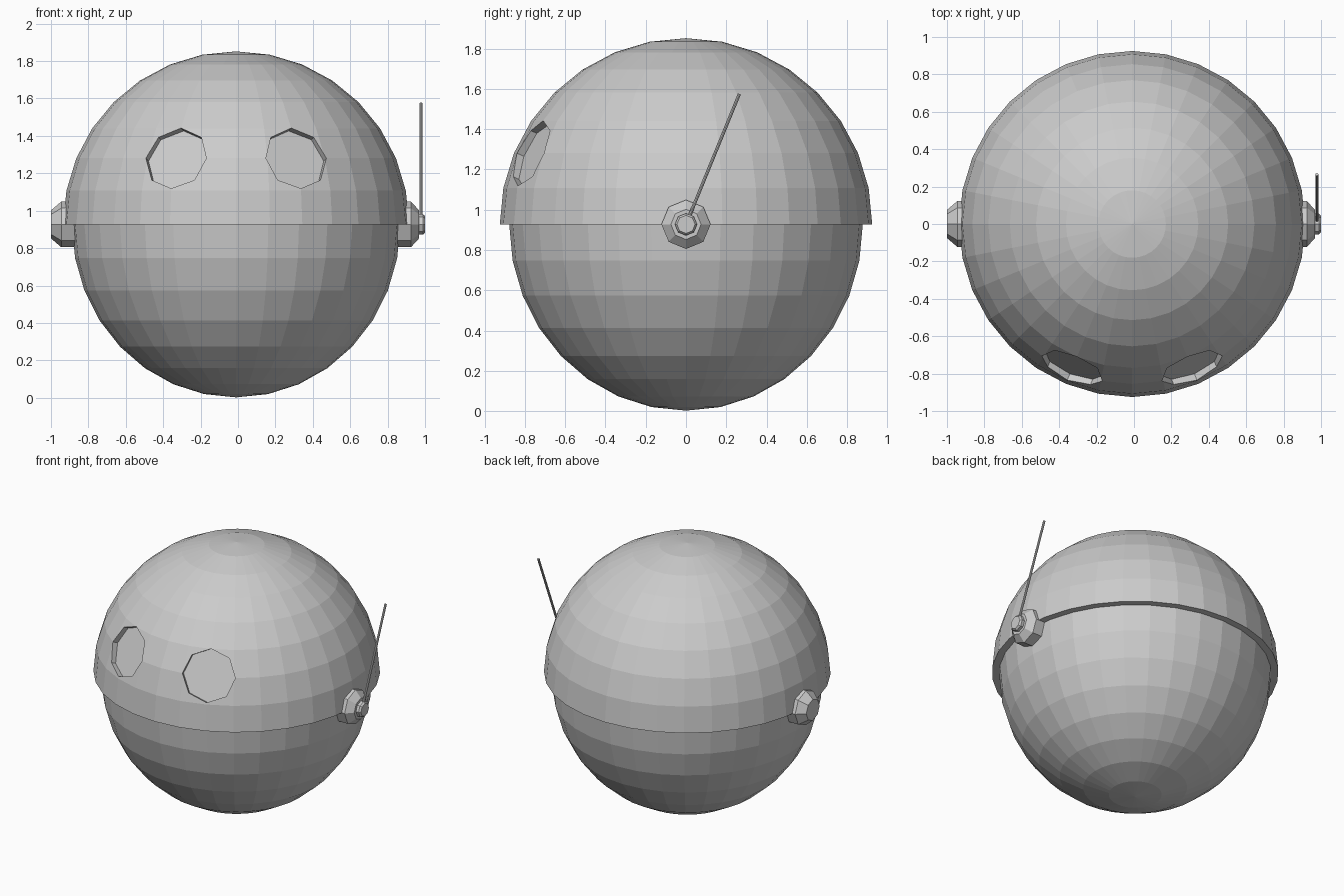
import bpy, bmesh, math
from mathutils import Vector, Matrix

if "Cube" in bpy.data.objects:
    bpy.data.objects.remove(bpy.data.objects["Cube"])

CX, CZ, R = -0.01, 0.927, 0.925


def add_object(name, bm):
    bmesh.ops.recalc_face_normals(bm, faces=bm.faces[:])
    mesh = bpy.data.meshes.new(name)
    bm.to_mesh(mesh)
    bm.free()
    ob = bpy.data.objects.new(name, mesh)
    bpy.context.collection.objects.link(ob)
    return ob


def half_ball(name, radius_xy, upper):
    """Half of a 32 x 16 ball, closed with a flat face on the seam."""
    bm = bmesh.new()
    bmesh.ops.create_uvsphere(bm, u_segments=32, v_segments=16, radius=1)
    drop = [v for v in bm.verts if (v.co.z < -0.01 if upper else v.co.z > 0.01)]
    bmesh.ops.delete(bm, geom=drop, context='VERTS')
    bmesh.ops.holes_fill(bm, edges=[e for e in bm.edges if e.is_boundary], sides=0)
    for v in bm.verts:
        v.co = Vector((CX + v.co.x * radius_xy, v.co.y * radius_xy, CZ + v.co.z * R))
    return add_object(name, bm)


def lathe_x(name, profile, sides=8):
    """Turn (x, radius) points about the horizontal ear axis."""
    bm = bmesh.new()
    rings = []
    for x, r in profile:
        rings.append([bm.verts.new((x, r * math.cos(math.tau * i / sides),
                                    CZ + r * math.sin(math.tau * i / sides)))
                      for i in range(sides)])
    for a, b in zip(rings, rings[1:]):
        for i in range(sides):
            j = (i + 1) % sides
            bm.faces.new((a[i], a[j], b[j], b[i]))
    bm.faces.new(rings[0])
    bm.faces.new(rings[-1])
    return add_object(name, bm)


def rod(name, a, b, radius, sides=8):
    a, b = Vector(a), Vector(b)
    bm = bmesh.new()
    m = Matrix.Translation((a + b) / 2) @ (b - a).to_track_quat('Z', 'Y').to_matrix().to_4x4()
    bmesh.ops.create_cone(bm, cap_ends=True, segments=sides, radius1=radius,
                          radius2=radius, depth=(b - a).length, matrix=m)
    return add_object(name, bm)


# Head: wider upper shell over a slightly narrower lower shell
upper_shell = half_ball("upper_shell", R, True)
lower_shell = half_ball("lower_shell", 0.878, False)

# Eyes: flat-bottomed octagonal recesses cut along the surface normal
centre = Vector((CX, 0, CZ))
for side, label in ((-1, "left"), (1, "right")):
    n = Vector((side * 0.322, -0.775, 0.355)).normalized()
    cutter = rod(label + "_eye_cutter", centre + n * 0.868, centre + n * 1.1, 0.175)
    cutter.hide_render = True
    cutter.hide_viewport = True
    cutter.display_type = 'WIRE'
    mod = upper_shell.modifiers.new(label + "_eye", 'BOOLEAN')
    mod.operation = 'DIFFERENCE'
    mod.solver = 'EXACT'
    mod.object = cutter

# Ear pods: chamfered octagonal bosses
lathe_x("left_ear_pod", [(-0.8, 0.122), (-0.945, 0.122), (-1.0, 0.075)])
lathe_x("right_ear_pod", [(0.8, 0.122), (0.925, 0.122), (0.968, 0.075)])

# Antenna knob and rod on the right side
lathe_x("antenna_knob", [(0.95, 0.055), (0.988, 0.055), (1.0, 0.045)])
rod("antenna", (0.978, 0.0, CZ), (0.978, 0.265, 1.575), 0.008)
